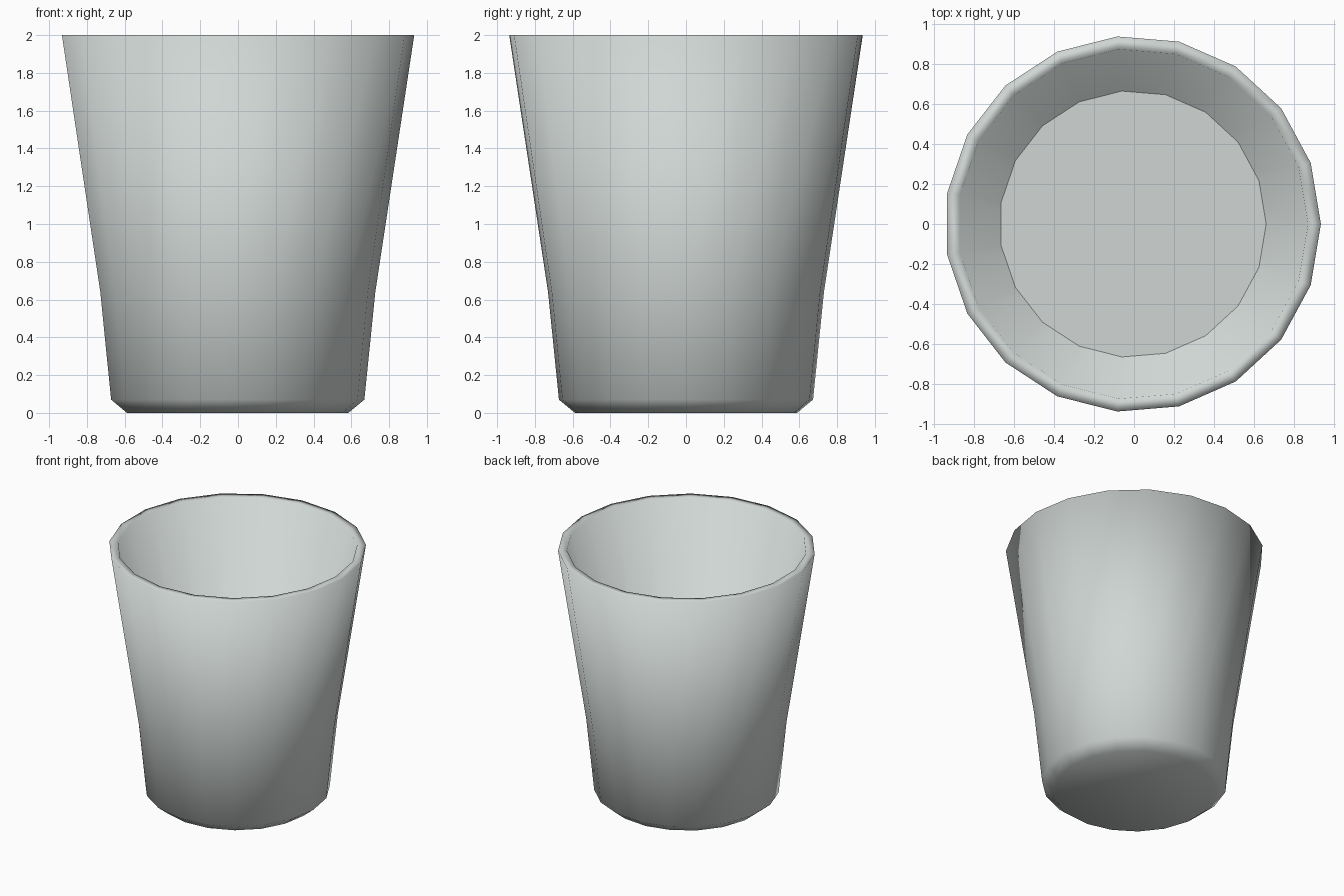
import bpy, bmesh
from math import cos, sin, tau

if "Cube" in bpy.data.objects:
    bpy.data.objects.remove(bpy.data.objects["Cube"])

SIDES = 19
CENTRE_X = -0.006

# Pale grey colour
colour = (0.63, 0.675, 0.66, 1)
mat = bpy.data.materials.new("pale grey")
mat.use_nodes = True
mat.diffuse_color = colour
mat.node_tree.nodes["Principled BSDF"].inputs["Base Color"].default_value = colour


def add_ring(bm, radius, height):
    angles = [tau * i / SIDES for i in range(SIDES)]
    return [bm.verts.new((CENTRE_X + radius * cos(a), radius * sin(a), height))
            for a in angles]


def finish(bm, name):
    mesh = bpy.data.meshes.new(name)
    bm.to_mesh(mesh)
    bm.free()
    mesh.materials.append(mat)
    bpy.context.collection.objects.link(bpy.data.objects.new(name, mesh))


# Cup: base, chamfer, lower wall, outer rim, inner rim, inner bottom
profile = [(0.59, 0), (0.675, 0.07), (0.733, 0.64),
           (0.939, 2), (0.875, 2), (0.39, 0.1)]
bm = bmesh.new()
rings = [add_ring(bm, radius, height) for radius, height in profile]
for low, high in zip(rings, rings[1:]):
    for i in range(SIDES):
        j = (i + 1) % SIDES
        bm.faces.new((low[i], low[j], high[j], high[i]))
bm.faces.new(rings[0][::-1])
bm.faces.new(rings[-1])
for face in bm.faces:
    face.smooth = True
finish(bm, "cup")

# Flat surface of the contents, meeting the inner wall
bm = bmesh.new()
bm.faces.new(add_ring(bm, 0.666, 1.18))
finish(bm, "contents_surface")
